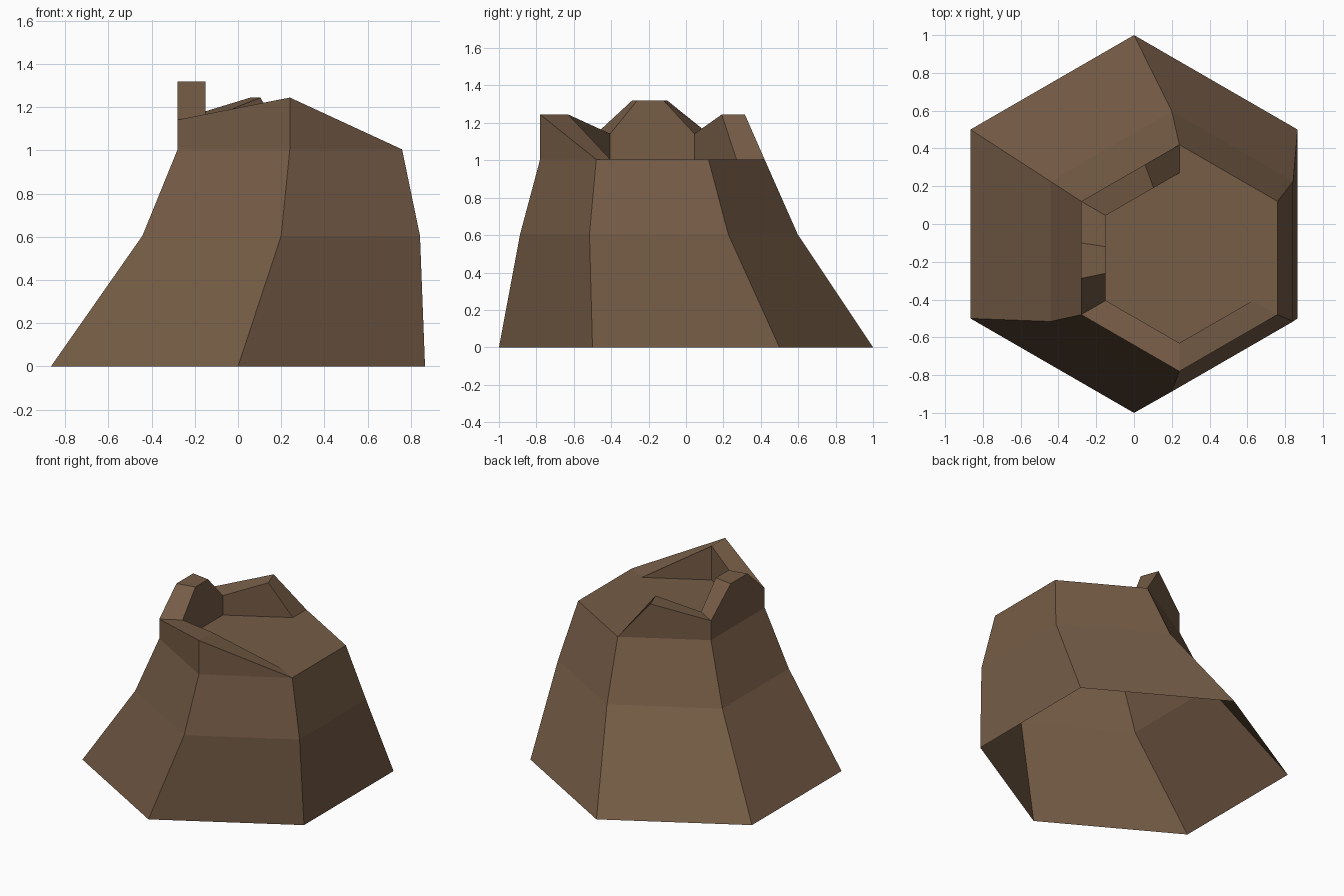
import bpy, bmesh, math
from mathutils import Vector

if "Cube" in bpy.data.objects:
    bpy.data.objects.remove(bpy.data.objects["Cube"])

# bark and wood share one flat brown
brown = bpy.data.materials.new("brown wood")
brown.diffuse_color = (0.181, 0.109, 0.062, 1)
brown.use_nodes = True
brown.node_tree.nodes["Principled BSDF"].inputs["Base Color"].default_value = brown.diffuse_color

TOP = 1.005
CX, CY = 0.24, -0.18


def hex_point(cx, cy, r, t, z):
    """Point at t (in corners, counter-clockwise from the back) on a hexagon."""
    k = math.floor(t)
    a, b = [Vector((cx + r * math.cos(math.radians(90 + 60 * i)),
                    cy + r * math.sin(math.radians(90 + 60 * i)), z)) for i in (k, k + 1)]
    return a.lerp(b, t - k)


def make_object(name, faces):
    bm = bmesh.new()
    for face in faces:
        # drop repeated points so tapered ends become triangles
        pts = [p for i, p in enumerate(face) if (p - face[i - 1]).length > 1e-5]
        if len(pts) > 2:
            bm.faces.new([bm.verts.new(p) for p in pts])
    bmesh.ops.remove_doubles(bm, verts=bm.verts, dist=1e-4)
    mesh = bpy.data.meshes.new(name)
    bm.to_mesh(mesh)
    bm.free()
    mesh.materials.append(brown)
    obj = bpy.data.objects.new(name, mesh)
    bpy.context.collection.objects.link(obj)


# leaning trunk, open underneath: (centre x, centre y, radius, z)
rings = [(0, 0, 1.0, 0), (0.2, -0.145, 0.742, 0.605), (CX, CY, 0.6, TOP)]
trunk = []
for (x0, y0, r0, z0), (x1, y1, r1, z1) in zip(rings, rings[1:]):
    for k in range(6):
        trunk.append([hex_point(x0, y0, r0, k, z0), hex_point(x0, y0, r0, k + 1, z0),
                      hex_point(x1, y1, r1, k + 1, z1), hex_point(x1, y1, r1, k, z1)])
make_object("trunk", trunk)

# jagged rim: (position round the hexagon, height)
stations = [(0, TOP), (0.35, 1.245), (1, 1.142), (1.367, 1.32), (1.68, 1.32),
            (2, 1.142), (3, 1.245), (4, TOP)]


def outer(t, z):
    return hex_point(CX, CY, 0.6, t, z)


def inner(t, z):
    return hex_point(CX, CY, 0.45, t, z)


rim = []
for (ta, za), (tb, zb) in zip(stations, stations[1:]):
    rim.append([outer(ta, TOP), outer(tb, TOP), outer(tb, zb), outer(ta, za)])
    rim.append([inner(tb, TOP), inner(ta, TOP), inner(ta, za), inner(tb, zb)])
    rim.append([outer(ta, za), outer(tb, zb), inner(tb, zb), inner(ta, za)])
make_object("broken_rim", rim)

# flat cut surface inside the rim, reaching the edge where the rim is missing
cut = [inner(t, TOP) for t, z in stations] + [outer(t, TOP) for t in (4, 5, 0)]
make_object("cut_surface", [cut])
